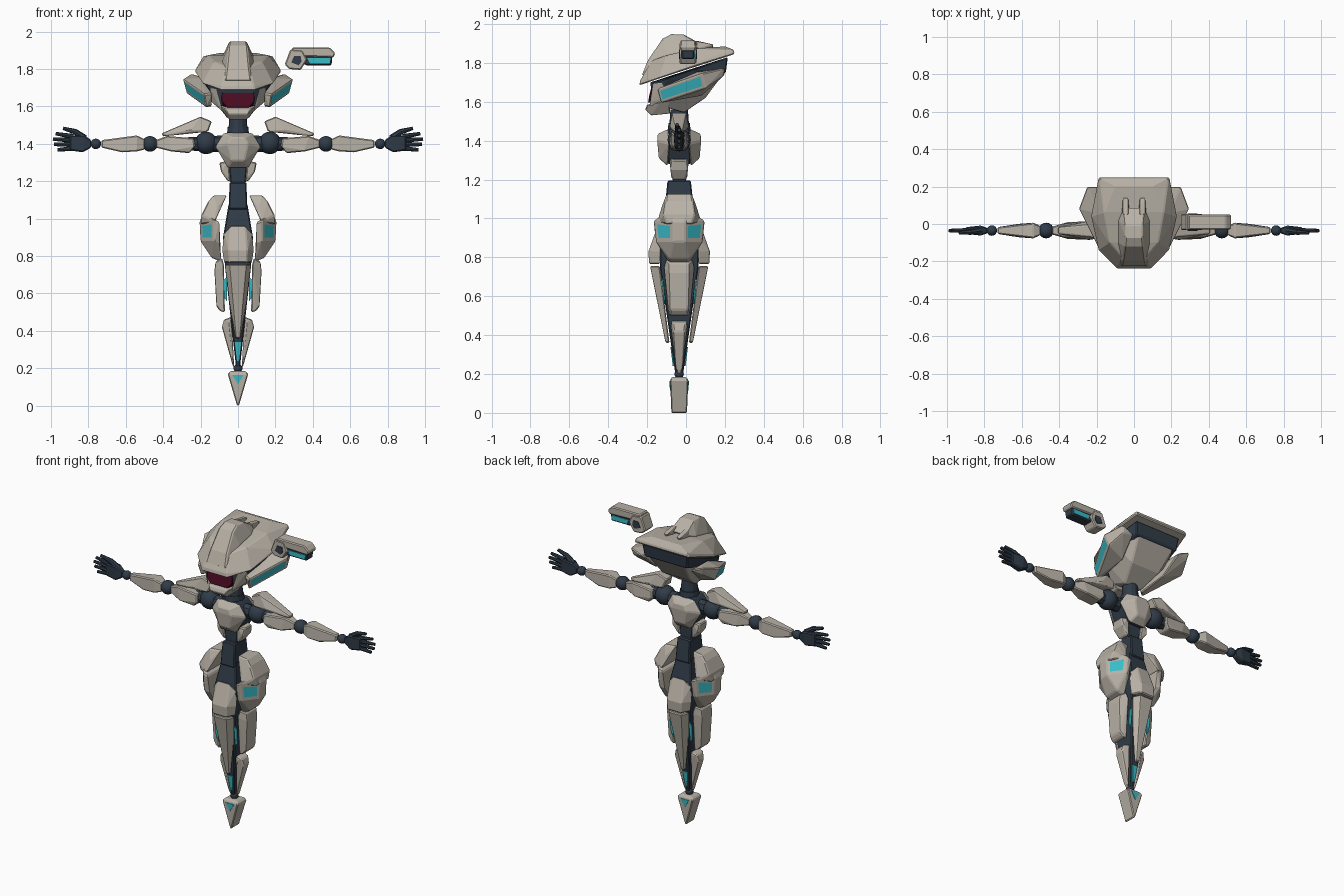
import bpy
import bmesh
from itertools import product
from mathutils import Vector

default_cube = bpy.data.objects.get("Cube")
if default_cube:
    bpy.data.objects.remove(default_cube)


def make_material(name, red, green, blue):
    material = bpy.data.materials.new(name)
    material.use_nodes = True
    color = (red, green, blue, 1)
    material.diffuse_color = color
    shader = material.node_tree.nodes["Principled BSDF"]
    shader.inputs["Base Color"].default_value = color
    shader.inputs["Roughness"].default_value = .6
    return material


SHELL = make_material("warm grey shell", .48, .44, .38)
DARK = make_material("dark blue grey", .03, .045, .065)
GLOW = make_material("cyan light", .04, .5, .58)
VISOR = make_material("dark red visor", .07, .003, .015)

BODY_AXIS = Vector((0, -.035, 0))
HEAD_AXIS = Vector((0, 0, 0))


def reflections(axes):
    """All sign vectors that reflect a point over the named axes."""
    choices = [(1, -1) if axis in axes else (1,) for axis in "xyz"]
    return [Vector(signs) for signs in product(*choices)]


def finish(name, bm, material):
    mesh = bpy.data.meshes.new(name)
    bm.to_mesh(mesh)
    bm.free()
    mesh.materials.append(material)
    obj = bpy.data.objects.new(name, mesh)
    bpy.context.collection.objects.link(obj)
    return obj


def solid(name, points, material, sym="", copies="", axis=BODY_AXIS,
          bevel=.006, push=None, light=None, rim=.02):
    """Faceted convex part: sym mirrors inside the part, copies mirrors the part.
    push thickens flat points into a plate; light insets a face toward a direction."""
    points = [Vector(p) for p in points]
    if push:
        points += [p + Vector(push) for p in points]
    bm = bmesh.new()
    for side in reflections(copies):
        verts = [bm.verts.new(p * inner * side + axis)
                 for p in points for inner in reflections(sym)]
        bmesh.ops.remove_doubles(bm, verts=verts, dist=.0005)
        verts = [v for v in verts if v.is_valid]
        bmesh.ops.convex_hull(bm, input=verts)
        loose = [v for v in verts if v.is_valid and not v.link_faces]
        bmesh.ops.delete(bm, geom=loose, context="VERTS")
    bmesh.ops.dissolve_limit(bm, angle_limit=.12, verts=bm.verts[:], edges=bm.edges[:])
    bmesh.ops.recalc_face_normals(bm, faces=bm.faces[:])
    if light:
        for side in reflections(copies + sym):
            bm.normal_update()
            aim = Vector(light) * side
            face = max(bm.faces, key=lambda f: f.normal.dot(aim))
            bmesh.ops.inset_individual(bm, faces=[face], thickness=rim)
            face.material_index = 1
    obj = finish(name, bm, material)
    if light:
        obj.data.materials.append(GLOW)
    if bevel:
        modifier = obj.modifiers.new("edge bevel", "BEVEL")
        modifier.width = bevel
        modifier.segments = 1
        modifier.limit_method = "ANGLE"
    return obj


def prism(name, outline, back, front, material, bevel=.006):
    """Front-facing outline extruded in depth."""
    points = [(x, front, z) for x, z in outline]
    return solid(name, points, material, axis=HEAD_AXIS, bevel=bevel,
                 push=(0, back - front, 0))


def rods(name, segments, copies="", sides=8):
    """Tapered dark rods given as start, end and their radii."""
    bm = bmesh.new()
    for start, end, r_start, r_end in segments:
        for side in reflections(copies):
            a, b = [Vector(p) * side + BODY_AXIS for p in (start, end)]
            made = bmesh.ops.create_cone(bm, cap_ends=True, segments=sides, radius1=r_start,
                                         radius2=r_end, depth=(b - a).length)["verts"]
            turn = Vector((0, 0, 1)).rotation_difference(b - a)
            for v in made:
                v.co = turn @ v.co + (a + b) / 2
    return finish(name, bm, DARK)


def balls(name, x, z, radius, copies="x"):
    bm = bmesh.new()
    for side in reflections(copies):
        made = bmesh.ops.create_uvsphere(bm, u_segments=16, v_segments=10, radius=radius)["verts"]
        bmesh.ops.translate(bm, verts=made, vec=Vector((x, 0, z)) * side + BODY_AXIS)
    obj = finish(name, bm, DARK)
    obj.data.polygons.foreach_set("use_smooth", [True] * len(obj.data.polygons))
    return obj


# Pointed foot and ankle
solid("foot", [(.005, .04, 0), (.055, .047, .17), (.04, .035, .185)], SHELL, sym="xy")
solid("foot_lights", [(.03, .044, .165), (-.03, .044, .165), (0, .042, .115)], GLOW,
      copies="y", bevel=0, push=(0, .006, 0))
balls("ankle", 0, .2, .024, copies="")

# Dark inner leg with lower shells
solid("leg_core", [(.01, .02, .2), (.025, .036, .33), (.05, .06, .47), (.07, .1, .75),
                   (.08, .1, .9), (.05, .06, 1.08)], DARK, sym="xy")
solid("shin_lights", [(.018, .038, .34), (-.018, .038, .34), (.006, .026, .24),
                      (-.006, .026, .24)], GLOW, copies="y", bevel=0, push=(0, .007, 0))
solid("calf_shells", [(.075, .035, .46), (.05, .043, .45), (.086, .028, .42), (.035, .04, .475),
                      (.02, .013, .2), (.03, .015, .22)], SHELL, sym="y", copies="x")
solid("thigh_shells", [(.085, .07, .79), (.12, .05, .77), (.126, .05, .72), (.075, .08, .75),
                       (.115, .045, .53), (.07, .055, .5), (.095, .05, .505)],
      SHELL, sym="y", copies="x")
solid("thigh_lights", [(.058, .082, .69), (.078, .082, .67), (.06, .072, .56),
                       (.075, .072, .58)], GLOW, copies="xy", bevel=0, push=(0, .007, 0))

# Long plates on the front and back of the leg
solid("upper_leg_plates", [(.04, .11, .965), (.075, .09, .925), (.05, .158, .83),
                           (.085, .1, .83), (.075, .1, .765), (.047, .155, .765)],
      SHELL, sym="x", copies="y")
solid("lower_leg_plates", [(.07, .1, .755), (.044, .15, .755), (.035, .12, .6), (.055, .08, .6),
                           (.008, .07, .36), (.014, .05, .36)], SHELL, sym="x", copies="y")

# Hip pods: a claw above a lit lower shell
solid("hip_claws", [(.06, .05, 1.125), (.13, .065, 1.125), (.16, .07, 1.09), (.195, .08, 1.02),
                    (.2, .06, .97), (.125, .115, .98), (.11, .09, 1.06)],
      SHELL, sym="y", copies="x")
solid("hip_shells", [(.205, .03, .98), (.2, .03, .88), (.13, .12, .88), (.13, .13, .99),
                     (.1, .13, .98), (.1, .11, .87), (.14, .05, .79), (.09, .05, .77),
                     (.185, .04, 1.04)],
      SHELL, sym="y", copies="x", light=(.8, .6, 0), rim=.028)

# Waist and torso
solid("pelvis_collar", [(.035, .07, 1.13), (.045, .06, 1.195), (.05, .075, 1.05)],
      DARK, sym="xy")
solid("waist", [(.035, .035, 1.12), (.05, .036, 1.3)], DARK, sym="xy")
solid("rib_shells", [(.04, .04, 1.2), (.055, .03, 1.2), (.1, .035, 1.3), (.05, .05, 1.31),
                     (.09, .045, 1.25)], SHELL, sym="y", copies="x")
solid("chest_core", [(.11, .055, 1.4), (.06, .055, 1.46), (.06, .06, 1.28)], DARK, sym="xy")
solid("chest_plates", [(.125, .05, 1.385), (.08, .055, 1.46), (.055, .06, 1.27),
                       (.055, .113, 1.4), (.035, .11, 1.435), (.033, .105, 1.31)],
      SHELL, sym="x", copies="y")
rods("neck", [((0, 0, 1.44), (0, 0, 1.49), .06, .055),
              ((0, 0, 1.49), (0, 0, 1.56), .05, .045)], sides=12)

# Arms
balls("shoulder_joints", .17, 1.405, .06)
rods("upper_arm_cores", [((.08, 0, 1.4), (.27, 0, 1.4), .045, .035)], copies="x")
solid("shoulder_pads", [(.14, .03, 1.52), (.2, .035, 1.545), (.41, .015, 1.455), (.4, .02, 1.44),
                        (.16, .045, 1.465), (.25, .05, 1.47)], SHELL, sym="y", copies="x")
solid("upper_arm_shells", [(.235, .045, 1.43), (.23, .05, 1.385), (.26, .04, 1.35),
                           (.36, .045, 1.36), (.44, .02, 1.38), (.44, .02, 1.42),
                           (.38, .035, 1.442)], SHELL, sym="y", copies="x")
balls("elbows", .47, 1.4, .042)
solid("forearm_shells", [(.5, .025, 1.37), (.5, .025, 1.425), (.54, .04, 1.445), (.54, .042, 1.36),
                         (.62, .038, 1.355), (.73, .018, 1.38), (.73, .018, 1.42),
                         (.62, .035, 1.437)], SHELL, sym="y", copies="x")
balls("wrists", .76, 1.4, .028)

# Hands with four fingers and a thumb
solid("palms", [(.785, .015, 1.38), (.785, .015, 1.42), (.82, .027, 1.445), (.9, .018, 1.445),
                (.9, .015, 1.365), (.83, .022, 1.355)], DARK, sym="y", copies="x")
fingers = []
for i, reach in enumerate((.965, .985, .99, .975)):
    height = 1.376 + i * .021
    fingers.append(((.88, 0, height), (reach, 0, height + .008 * (i - 1)), .014, .009))
rods("fingers", fingers, copies="x")
rods("thumbs", [((.82, 0, 1.43), (.875, -.008, 1.468), .019, .015),
                ((.87, -.008, 1.465), (.935, -.012, 1.483), .015, .009)], copies="x")

# Head under the hat
solid("head_core", [(.08, -.185, 1.7), (.17, -.1, 1.72), (.2, .05, 1.77), (.16, .215, 1.83),
                    (.15, .205, 1.75), (.17, 0, 1.7), (.1, -.165, 1.6)],
      DARK, sym="x", axis=HEAD_AXIS)
solid("head_bowl", [(.13, .2, 1.755), (.19, .06, 1.72), (.18, -.06, 1.68), (.1, .1, 1.62),
                    (.06, -.01, 1.545), (.08, -.1, 1.57), (.12, -.1, 1.66)],
      SHELL, sym="x", axis=HEAD_AXIS)
solid("visor", [(.085, -.175, 1.69), (.09, -.19, 1.63), (.06, -.195, 1.595), (.08, -.15, 1.6)],
      VISOR, sym="x", axis=HEAD_AXIS, bevel=.003)
solid("jaw", [(.1, -.13, 1.6), (.07, -.2, 1.585), (.055, -.21, 1.56), (.045, -.18, 1.53),
              (.06, -.08, 1.54), (.11, -.09, 1.61)], SHELL, sym="x", axis=HEAD_AXIS)
solid("cheek_guards", [(.1, -.175, 1.6), (.15, -.12, 1.7), (.115, -.17, 1.7), (.08, -.19, 1.57),
                       (.15, -.08, 1.63)], SHELL, copies="x", axis=HEAD_AXIS)

# Broad hat with a central crest
solid("hat", [(.09, -.24, 1.685), (.19, -.14, 1.72), (.23, .04, 1.78), (.19, .25, 1.845),
              (.085, -.235, 1.71), (.225, .04, 1.8), (.06, -.18, 1.81), (.13, -.1, 1.84),
              (.16, .06, 1.875), (.1, .2, 1.885), (.185, .245, 1.868)],
      SHELL, sym="x", axis=HEAD_AXIS)
solid("crest", [(.07, -.228, 1.735), (.06, -.195, 1.815), (.05, -.12, 1.925), (.045, -.075, 1.948),
                (.045, -.01, 1.945), (.055, .09, 1.89), (.085, .02, 1.865), (.085, -.1, 1.84)],
      SHELL, sym="x", axis=HEAD_AXIS)
solid("crest_prongs", [(.025, .06, 1.87), (.065, .06, 1.87), (.03, .05, 1.915), (.06, .05, 1.91),
                       (.03, .14, 1.895), (.06, .14, 1.895), (.045, .14, 1.875)],
      SHELL, copies="x", axis=HEAD_AXIS, bevel=.004)

# Lit ear pods
solid("ear_pods", [(.18, -.15, 1.665), (.295, .08, 1.745), (.275, .1, 1.67), (.17, -.13, 1.595),
                   (.25, .2, 1.775), (.24, .19, 1.73), (.17, .2, 1.74), (.15, .08, 1.63),
                   (.14, -.1, 1.6), (.14, -.13, 1.67), (.19, .06, 1.755)],
      SHELL, copies="x", axis=HEAD_AXIS, light=(.9, -.37, -.23), rim=.02)

# Floating gadget beside the head
prism("gadget_top", [(.28, 1.87), (.29, 1.915), (.49, 1.915), (.52, 1.885), (.51, 1.862)],
      .05, -.03, SHELL)
prism("gadget_underside", [(.33, 1.87), (.505, 1.87), (.5, 1.82), (.36, 1.82)], .042, -.022, DARK)
prism("gadget_light", [(.37, 1.858), (.495, 1.858), (.49, 1.83), (.385, 1.83)],
      .046, -.026, GLOW, bevel=0)
prism("gadget_ring", [(.25, 1.825), (.28, 1.905), (.345, 1.9), (.37, 1.85), (.335, 1.795),
                      (.275, 1.8)], .053, -.033, SHELL)
prism("gadget_hub", [(.285, 1.835), (.3, 1.87), (.335, 1.87), (.34, 1.84), (.325, 1.82)],
      .057, -.037, DARK, bevel=0)
